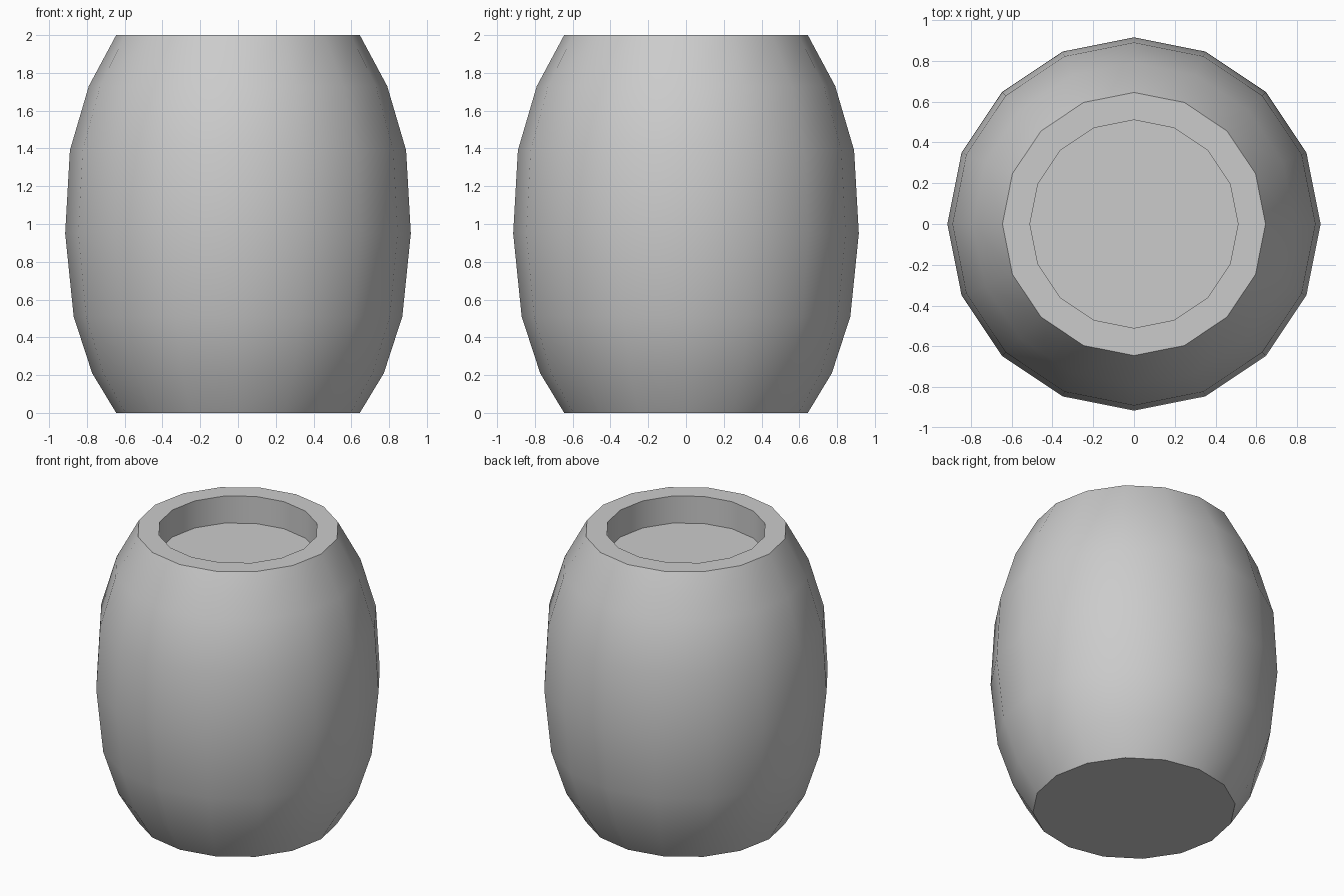
import bpy, bmesh, math

if "Cube" in bpy.data.objects:
    bpy.data.objects.remove(bpy.data.objects["Cube"])

SIDES = 16
# Radius and height: bulging wall, flat rim, then the recessed top
PROFILE = [(0.645, 0.0), (0.772, 0.21), (0.87, 0.51), (0.915, 0.95),
           (0.89, 1.39), (0.79, 1.73), (0.645, 2.0), (0.51, 2.0), (0.51, 1.81)]


def ring(bm, r, z):
    return [bm.verts.new((r * math.cos(math.tau * i / SIDES),
                          r * math.sin(math.tau * i / SIDES), z))
            for i in range(SIDES)]


# Barrel shell
bm = bmesh.new()
rings = [ring(bm, r, z) for r, z in PROFILE]
for a, b in zip(rings, rings[1:]):
    for i in range(SIDES):
        j = (i + 1) % SIDES
        bm.faces.new((a[i], a[j], b[j], b[i]))

# Base and recessed lid
bm.faces.new(rings[0][::-1])
bm.faces.new(rings[-1])

mesh = bpy.data.meshes.new("barrel")
bm.to_mesh(mesh)
bm.free()
barrel = bpy.data.objects.new("barrel", mesh)
bpy.context.collection.objects.link(barrel)

# Smooth wall, crisp rim
bpy.context.view_layer.objects.active = barrel
barrel.select_set(True)
bpy.ops.object.shade_smooth_by_angle(angle=math.radians(30))
